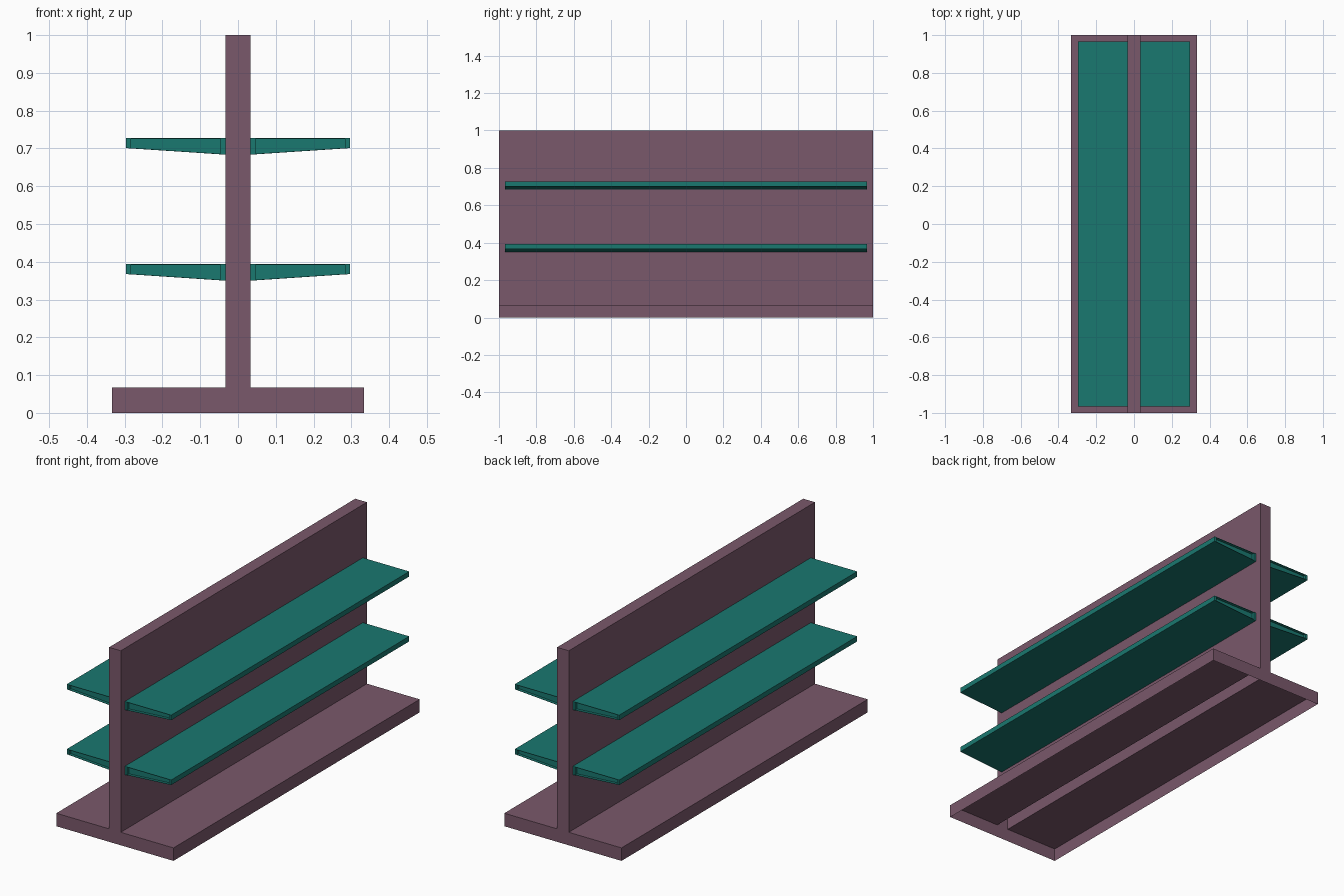
import bpy, bmesh
from mathutils import Vector

if "Cube" in bpy.data.objects:
    bpy.data.objects.remove(bpy.data.objects["Cube"])


def material(name, rgb):
    m = bpy.data.materials.new(name)
    m.diffuse_color = (*rgb, 1)
    m.use_nodes = True
    m.node_tree.nodes["Principled BSDF"].inputs["Base Color"].default_value = m.diffuse_color
    return m


def prism(profile, half_length):
    """Closed prism: an x-z profile run along y."""
    bm = bmesh.new()
    face = bm.faces.new([bm.verts.new((x, -half_length, z)) for x, z in profile])
    ext = bmesh.ops.extrude_face_region(bm, geom=[face], use_keep_orig=True)["geom"]
    verts = [g for g in ext if isinstance(g, bmesh.types.BMVert)]
    bmesh.ops.translate(bm, verts=verts, vec=(0, 2 * half_length, 0))
    return bm


def finish(bm, name, mat, hidden):
    """Orient the faces, drop the hidden ones and make the object."""
    bmesh.ops.recalc_face_normals(bm, faces=bm.faces)
    bmesh.ops.delete(bm, geom=[f for f in bm.faces if hidden(f)], context="FACES")
    mesh = bpy.data.meshes.new(name)
    bm.to_mesh(mesh)
    bm.free()
    mesh.materials.append(mat)
    bpy.context.collection.objects.link(bpy.data.objects.new(name, mesh))


purple = material("purple", (0.195, 0.098, 0.147))
teal = material("teal", (0.010, 0.188, 0.162))

W, B, H = 0.0333, 0.3333, 0.0667   # half wall, half base, base height

# Base and back wall: one inverted T, open underneath
half = [(B, 0), (B, H), (W, H), (W, 1)]
body = prism(half + [(-x, z) for x, z in reversed(half)], 1.0)
finish(body, "base_and_back_wall", purple,
       lambda f: all(v.co.z < 1e-4 for v in f.verts))


def shelf(name, side, top):
    """Tapered shelf with recessed end panels, open against the wall."""
    profile = [(W, top), (0.297, top), (0.297, top - 0.026), (W, top - 0.0435)]
    bm = prism([(side * x, z) for x, z in profile], 0.967)
    ends = [f for f in bm.faces if max(v.co.y for v in f.verts) - min(v.co.y for v in f.verts) < 1e-4]
    for end in ends:
        # first step narrows the panel, second pushes it in
        for scale, depth in ((0.9, 0.0), (1.0, 0.015)):
            end = bmesh.ops.extrude_discrete_faces(bm, faces=[end])["faces"][0]
            c = end.calc_center_median()
            inward = Vector((0, -depth if c.y > 0 else depth, 0))
            for v in end.verts:
                v.co = c + (v.co - c) * scale + inward
    finish(bm, name, teal,
           lambda f: all(abs(abs(v.co.x) - W) < 1e-4 for v in f.verts))


# Two shelves on each side
for level, top in (("lower", 0.3935), ("upper", 0.727)):
    for label, side in (("left", -1), ("right", 1)):
        shelf(f"{level}_{label}_shelf", side, top)
